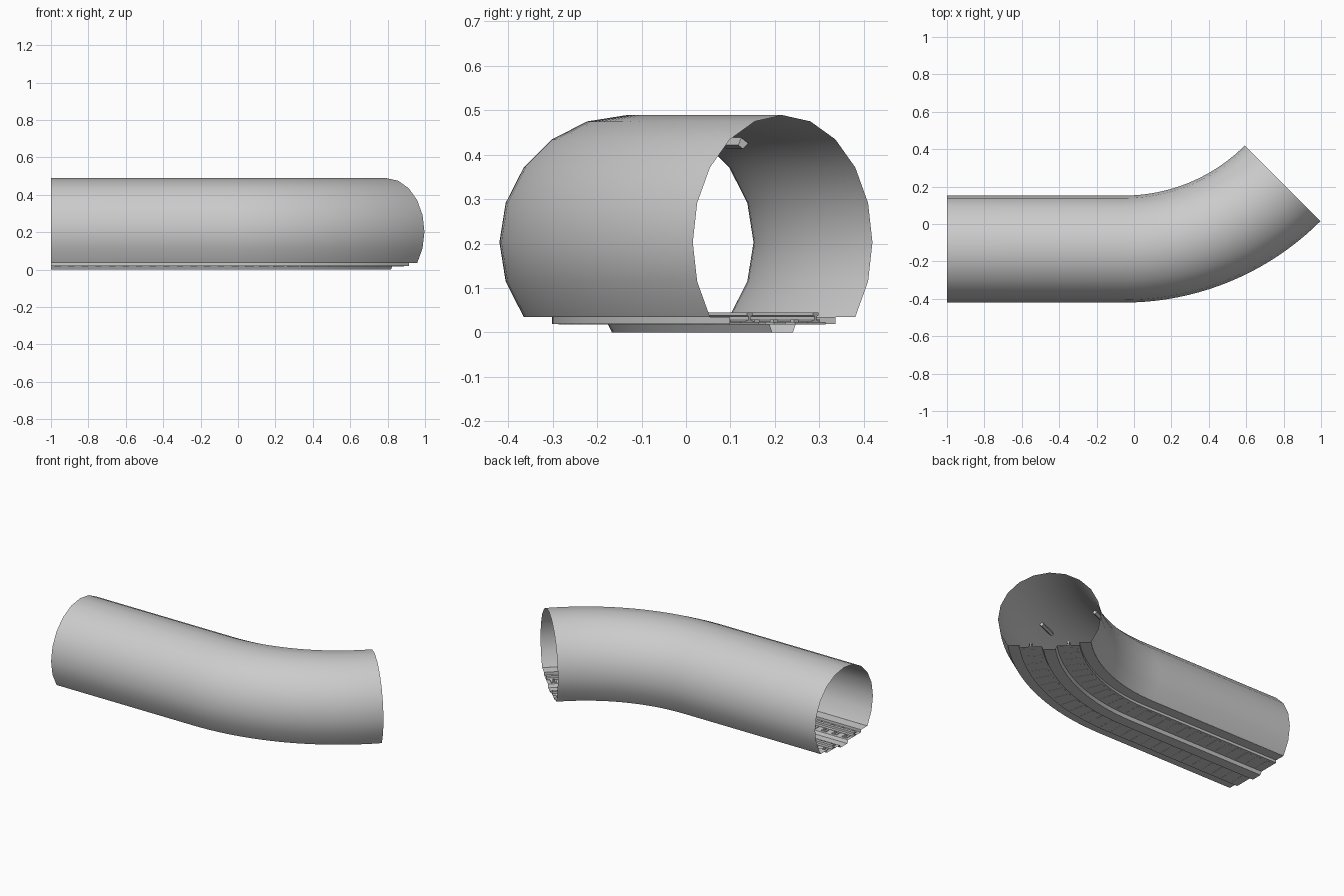
import bpy, bmesh
from math import sin, cos, pi, radians

if "Cube" in bpy.data.objects:
    bpy.data.objects.remove(bpy.data.objects["Cube"])

R, X0, Y0 = 1.2, -0.054, -0.134        # bend radius, bend start, straight centreline
RT, ZC = 0.286, 0.203                  # tunnel radius and axis height
STRAIGHT = X0 + 1.0
TOTAL = STRAIGHT + R * pi / 4


def place(s, u, z):
    """Point at distance s along the centreline, u to the left, height z."""
    if s < STRAIGHT:
        return (-1 + s, Y0 + u, z)
    a = (s - STRAIGHT) / R
    return (X0 + (R - u) * sin(a), Y0 + R - (R - u) * cos(a), z)


def finish(name, bm, closed=True):
    if closed:
        bmesh.ops.recalc_face_normals(bm, faces=bm.faces)
    me = bpy.data.meshes.new(name)
    bm.to_mesh(me)
    bm.free()
    ob = bpy.data.objects.new(name, me)
    bpy.context.collection.objects.link(ob)
    bpy.ops.object.select_all(action='DESELECT')
    bpy.context.view_layer.objects.active = ob
    ob.select_set(True)
    bpy.ops.object.shade_smooth_by_angle(angle=radians(30))
    return ob


def sweep(name, profile, closed):
    """Sweep a (u, z) profile along the tunnel route."""
    bm = bmesh.new()
    stations = [0] + [STRAIGHT + i / 20 * R * pi / 4 for i in range(21)]
    rings = [[bm.verts.new(place(s, u, z)) for u, z in profile] for s in stations]
    n = len(profile)
    for a, b in zip(rings, rings[1:]):
        for i in range(n if closed else n - 1):
            j = (i + 1) % n
            bm.faces.new((a[i], a[j], b[j], b[i]))
    if closed:
        bm.faces.new(rings[0])
        bm.faces.new(rings[-1])
    return finish(name, bm, closed)


def block(bm, s, length, section):
    """Short prism following the route, with a (u, z) section."""
    a, b = [[bm.verts.new(place(t, u, z)) for u, z in section]
            for t in (s - length / 2, s + length / 2)]
    n = len(section)
    for i in range(n):
        bm.faces.new((a[i], a[(i + 1) % n], b[(i + 1) % n], b[i]))
    bm.faces.new(a)
    bm.faces.new(b)


def rect(u, hw, z0, z1):
    return [(u - hw, z0), (u + hw, z0), (u + hw, z1), (u - hw, z1)]


# Tunnel shell: 20-sided ring, open at the bottom
arc = [radians(-36 + 18 * i) for i in range(15)]
sweep("tunnel_shell", [(RT * cos(a), ZC + RT * sin(a)) for a in arc], False)

# Stepped floor sheet with a track bed and a central drain
half = [(0.231, 0.035), (0.168, 0.035), (0.168, 0.019), (0.042, 0.019), (0.033, 0.0)]
sweep("track_floor", [(-u, z) for u, z in half] + half[::-1], False)

# Rails
rail = [(0.014, 0.022), (0.014, 0.025), (0.003, 0.028), (0.003, 0.036),
        (0.009, 0.038), (0.009, 0.045)]
for side, label in ((-1, "right"), (1, "left")):
    c = side * 0.105
    sweep(label + "_rail", [(c + u, z) for u, z in rail] +
          [(c - u, z) for u, z in rail[::-1]], True)

# Rail base plates with bolts
bm = bmesh.new()
count = 26
for i in range(count):
    s = TOTAL * (i + 0.5) / count
    for side in (-1, 1):
        c = side * 0.105
        block(bm, s, 0.034, rect(c, 0.048, 0.018, 0.023))
        for d in (-0.034, 0.034):
            block(bm, s, 0.012, rect(c + d, 0.007, 0.022, 0.029))
finish("rail_fasteners", bm)

# Ceiling lamps tilted against the shell
bm = bmesh.new()
for s in (STRAIGHT - 0.475, STRAIGHT + R * radians(22.8)):
    for side in (-1, 1):
        a = radians(54)
        sec = []
        for t, r in ((-0.011, 0.283), (0.011, 0.283), (0.007, 0.265), (-0.007, 0.265)):
            sec.append((side * (r * cos(a) - t * sin(a)), ZC + r * sin(a) + t * cos(a)))
        block(bm, s, 0.11, sec)
finish("ceiling_lamps", bm)
